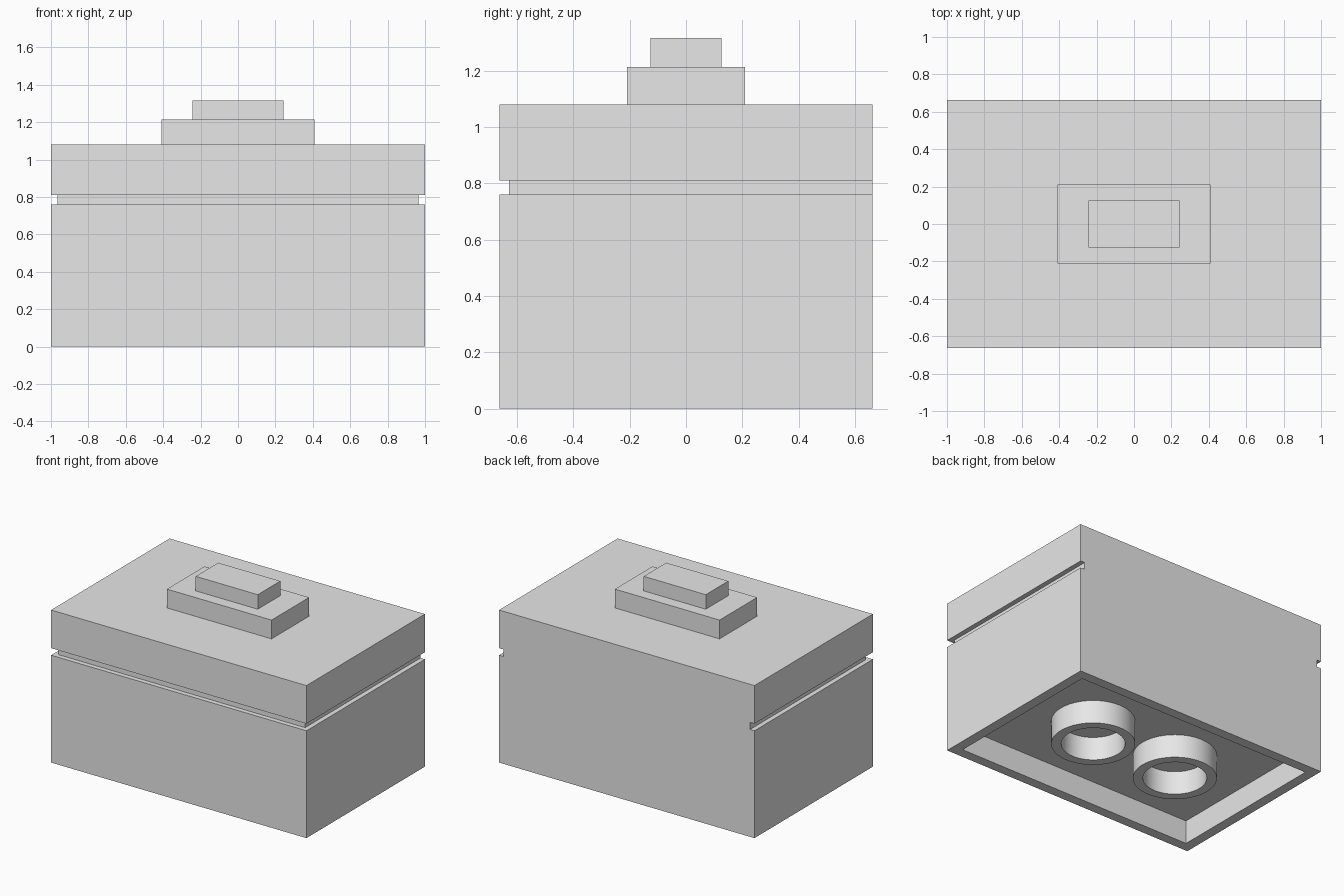
import bpy
import bmesh
from math import radians, tau
from mathutils import Matrix, Vector

default = bpy.data.objects.get("Cube")
if default:
    bpy.data.objects.remove(default, do_unlink=True)

grey = bpy.data.materials.new("light grey")
grey.use_nodes = True
grey.diffuse_color = (0.8, 0.8, 0.8, 1)
grey.node_tree.nodes["Principled BSDF"].inputs["Base Color"].default_value = grey.diffuse_color

WIDTH, DEPTH = 2.0, 1.325
GROOVE = 0.034
WALL, CAVITY = 0.1, 0.165


def add_object(name, bm):
    bmesh.ops.recalc_face_normals(bm, faces=bm.faces)
    mesh = bpy.data.meshes.new(name)
    bm.to_mesh(mesh)
    bm.free()
    mesh.materials.append(grey)
    obj = bpy.data.objects.new(name, mesh)
    bpy.context.collection.objects.link(obj)
    return obj


def box_mesh(width, depth, bottom, top, y=0):
    bm = bmesh.new()
    place = Matrix.Translation((0, y, (bottom + top) / 2))
    bmesh.ops.create_cube(bm, size=1, matrix=place @ Matrix.Diagonal((width, depth, top - bottom, 1)))
    return bm


# Lower block, with a shallow cavity pushed into its underside
bm = box_mesh(WIDTH, DEPTH, 0, 0.76)
bm.normal_update()
floor = min(bm.faces, key=lambda f: f.calc_center_median().z)
bmesh.ops.inset_individual(bm, faces=[floor], thickness=WALL)
raised = bmesh.ops.extrude_discrete_faces(bm, faces=[floor])["faces"]
bmesh.ops.translate(bm, verts=raised[0].verts, vec=(0, 0, CAVITY))
add_object("lower_block", bm)

# Recessed band: set back at the front and sides, flush at the back
add_object("recessed_band", box_mesh(WIDTH - 2 * GROOVE, DEPTH - GROOVE, 0.76, 0.81, GROOVE / 2))

# Lid and the two steps on top
add_object("lid", box_mesh(WIDTH, DEPTH, 0.81, 1.08))
add_object("lower_step", box_mesh(0.82, 0.42, 1.08, 1.213))
add_object("upper_step", box_mesh(0.486, 0.252, 1.213, 1.316))

# Two round tubes hanging from the cavity ceiling
OUTER, INNER = 0.268, 0.204
for side, name in ((-1, "right_tube"), (1, "left_tube")):
    centre = Vector((side * 0.34, 0, 0))
    bm = bmesh.new()
    profile = [(OUTER, CAVITY), (OUTER, 0), (INNER, 0), (INNER, CAVITY)]
    verts = [bm.verts.new(centre + Vector((r, 0, z))) for r, z in profile]
    edges = [bm.edges.new(pair) for pair in zip(verts, verts[1:])]
    bmesh.ops.spin(bm, geom=verts + edges, cent=centre, axis=(0, 0, 1), angle=tau, steps=64)
    bmesh.ops.remove_doubles(bm, verts=bm.verts, dist=0.0005)
    tube = add_object(name, bm)
    bpy.ops.object.select_all(action="DESELECT")
    tube.select_set(True)
    bpy.context.view_layer.objects.active = tube
    bpy.ops.object.shade_smooth_by_angle(angle=radians(30))
